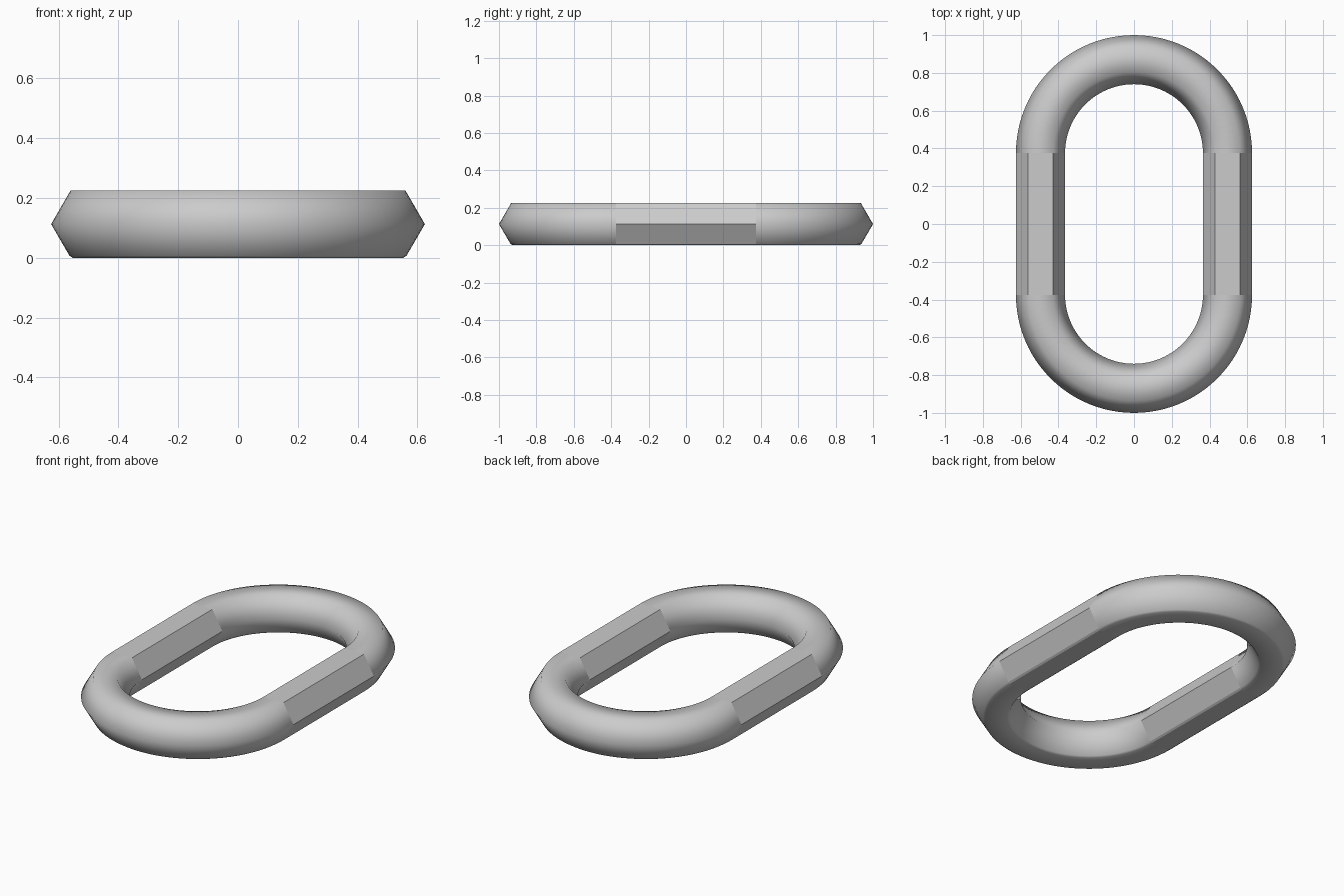
import bpy, bmesh, math
from mathutils import Matrix, Vector

cube = bpy.data.objects.get("Cube")
if cube:
    bpy.data.objects.remove(cube, do_unlink=True)

RADIUS = 0.495      # centre line of the link
HALF_BAR = 0.375    # half length of the straight bars
HALF_W = 0.13       # half width of the six-sided section
HEIGHT = 0.225
EASE = 0.007        # small softening of the lower corners

steel = bpy.data.materials.new("light grey steel")
steel.use_nodes = True
grey = (0.6, 0.6, 0.6, 1)
steel.diffuse_color = grey
steel.node_tree.nodes["Principled BSDF"].inputs["Base Color"].default_value = grey

# Six-sided section with eased lower corners: offset from centre line, height
half = [(HALF_W / 2 - EASE, 0), (HALF_W / 2 + EASE / 2, EASE),
        (HALF_W, HEIGHT / 2), (HALF_W / 2, HEIGHT)]
section = half + [(-x, z) for x, z in reversed(half)]


def sweep(name, frames, smooth):
    """Skin the section through a list of transforms."""
    bm = bmesh.new()
    rings = [[bm.verts.new(m @ Vector((x, 0, z))) for x, z in section] for m in frames]
    n = len(section)
    for a, b in zip(rings, rings[1:]):
        for i in range(n):
            j = (i + 1) % n
            bm.faces.new((a[i], a[j], b[j], b[i])).smooth = smooth
    bmesh.ops.recalc_face_normals(bm, faces=bm.faces)
    mesh = bpy.data.meshes.new(name)
    bm.to_mesh(mesh)
    bm.free()
    mesh.materials.append(steel)
    obj = bpy.data.objects.new(name, mesh)
    bpy.context.collection.objects.link(obj)
    return obj


# Rounded end bends
STEPS = 48
for name, side in (("back_bend", 1), ("front_bend", -1)):
    frames = [Matrix.Translation((0, side * HALF_BAR, 0))
              @ Matrix.Rotation(side * math.pi * k / STEPS, 4, "Z")
              @ Matrix.Translation((RADIUS, 0, 0)) for k in range(STEPS + 1)]
    sweep(name, frames, True)

# Straight faceted side bars
for name, side in (("left_bar", 1), ("right_bar", -1)):
    frames = [Matrix.Translation((side * RADIUS, y, 0)) for y in (-HALF_BAR, HALF_BAR)]
    sweep(name, frames, False)
